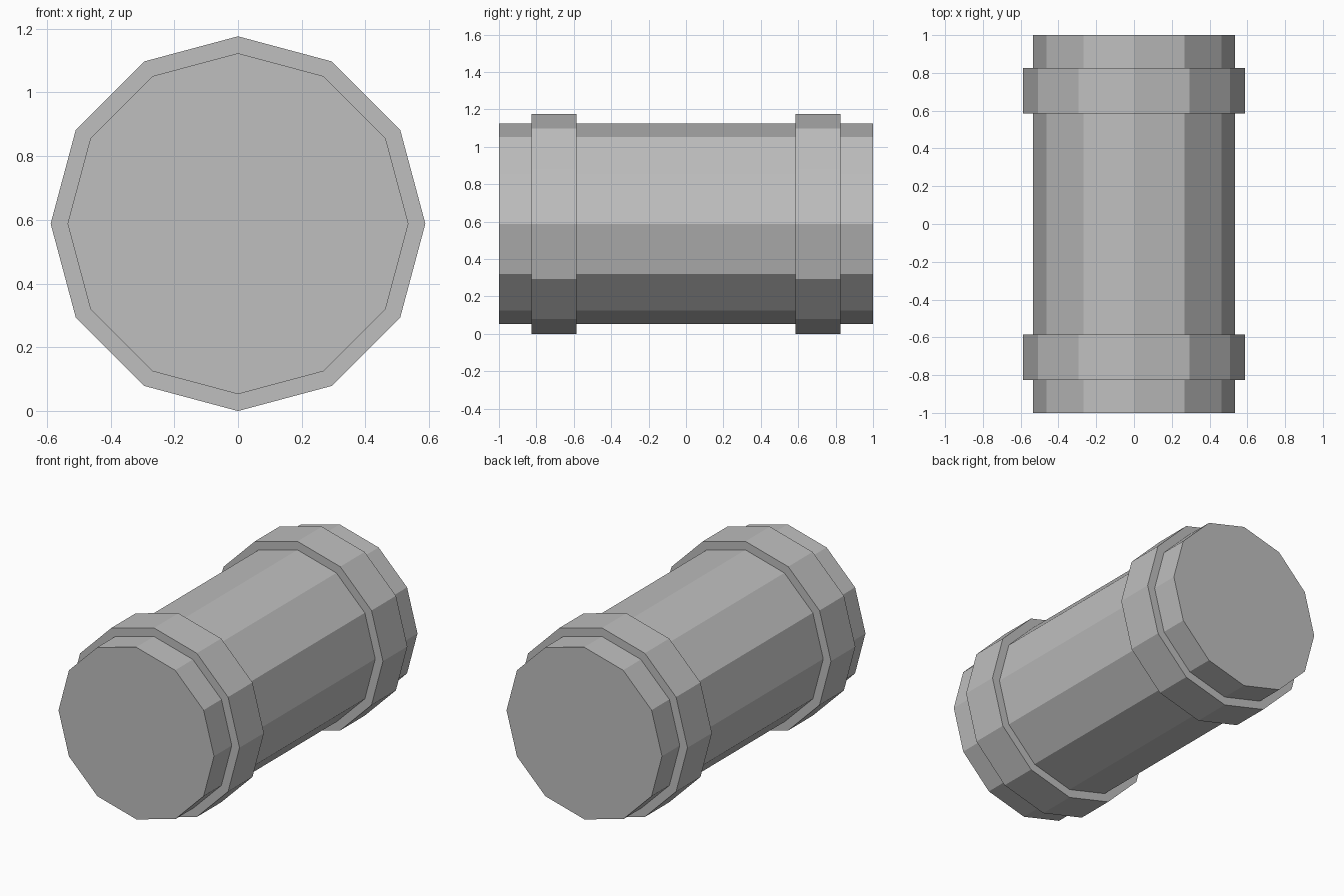
import bpy
from math import pi

cube = bpy.data.objects.get("Cube")
if cube:
    bpy.data.objects.remove(cube, do_unlink=True)

SIDES = 12
BODY_RADIUS = 0.535
BAND_RADIUS = 0.588
BAND_WIDTH = 0.24
BAND_OFFSET = 0.705

grey = bpy.data.materials.new("plain grey")
grey.use_nodes = True
colour = (0.52, 0.52, 0.52, 1)
grey.diffuse_color = colour
grey.node_tree.nodes["Principled BSDF"].inputs["Base Color"].default_value = colour


def drum(name, radius, length, y):
    """Flat-shaded, capped prism lying along the y axis."""
    bpy.ops.mesh.primitive_cylinder_add(
        vertices=SIDES, radius=radius, depth=length,
        location=(0, y, BAND_RADIUS), rotation=(pi / 2, 0, 0))
    obj = bpy.context.object
    obj.name = name
    obj.data.materials.append(grey)
    bpy.ops.object.transform_apply(location=False, rotation=True, scale=False)
    return obj


# Main barrel
drum("barrel", BODY_RADIUS, 2, 0)

# Raised bands near both ends
for name, side in (("front_band", -1), ("back_band", 1)):
    drum(name, BAND_RADIUS, BAND_WIDTH, side * BAND_OFFSET)
